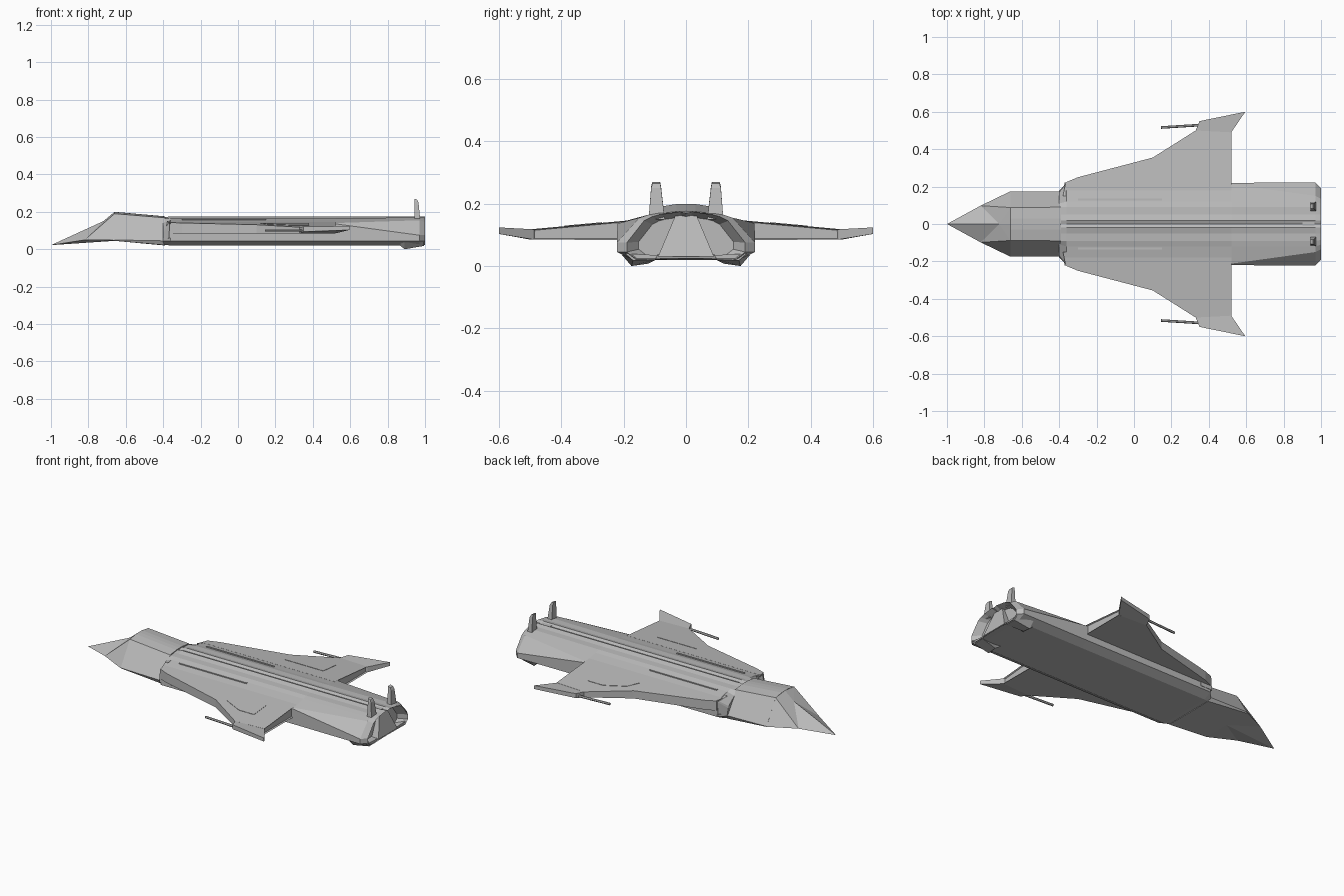
import bpy, bmesh, math
from mathutils import Vector

if "Cube" in bpy.data.objects:
    bpy.data.objects.remove(bpy.data.objects["Cube"])

hull_grey = bpy.data.materials.new("hull grey")
hull_grey.diffuse_color = (0.5, 0.5, 0.5, 1)
hull_grey.use_nodes = True
hull_grey.node_tree.nodes["Principled BSDF"].inputs["Base Color"].default_value = hull_grey.diffuse_color


def finish(name, bm):
    bmesh.ops.remove_doubles(bm, verts=bm.verts[:], dist=1e-5)
    bmesh.ops.recalc_face_normals(bm, faces=bm.faces[:])
    me = bpy.data.meshes.new(name)
    bm.to_mesh(me)
    bm.free()
    me.materials.append(hull_grey)
    ob = bpy.data.objects.new(name, me)
    bpy.context.collection.objects.link(ob)
    return ob


def loft(name, rings, side=1, inset_rule=None, depth=0.0, thick=0.01):
    """Skin a list of equal-length rings, cap both ends, optionally recess faces chosen by a rule."""
    bm = bmesh.new()
    vs = [[bm.verts.new((x, y * side, z)) for x, y, z in r] for r in rings]
    n = len(rings[0])
    for a, b in zip(vs, vs[1:]):
        for i in range(n):
            j = (i + 1) % n
            bm.faces.new((a[i], a[j], b[j], b[i]))
    bm.faces.new(vs[0])
    bm.faces.new(vs[-1])
    bmesh.ops.recalc_face_normals(bm, faces=bm.faces[:])
    if inset_rule:
        fs = [f for f in bm.faces if inset_rule(f)]
        bmesh.ops.inset_individual(bm, faces=fs, thickness=thick, depth=-depth)
    return finish(name, bm)


def ring(x, half):
    """Closed cross-section from a right half profile running top centre to bottom centre."""
    left = [(x, -y, z) for y, z in reversed(half) if y > 0]
    return [(x, y, z) for y, z in half] + left


def slab(name, pts, low, high, side, **kw):
    """Plate over an x-y outline between two height functions of y."""
    return loft(name, [[(x, y, low(y)) for x, y in pts],
                       [(x, y, high(y)) for x, y in pts]], side, **kw)


# Main fuselage, with rear shoulders cut down to the tail
front = [(0, .168), (.02, .176), (.05, .168), (.09, .166), (.12, .158),
         (.212, .14), (.22, .136), (.22, .045), (.17, .02), (0, .02)]
tail = [(0, .168), (.02, .176), (.05, .17), (.09, .17), (.12, .165),
        (.15, .155), (.222, .075), (.222, .045), (.17, .02), (0, .02)]
end = [(0, .17), (.02, .175), (.05, .17), (.085, .165), (.11, .158),
       (.135, .145), (.19, .075), (.19, .045), (.16, .022), (0, .025)]
recess = [(y * .8, .09 + (z - .09) * .8) for y, z in end]
nose_end = [(0, .166), (.02, .17), (.05, .166), (.09, .163), (.11, .14),
            (.165, .10), (.17, .09), (.18, .045), (.16, .025), (0, .025)]
loft("fuselage", [ring(-.40, nose_end), ring(-.36, front), ring(.52, front),
                  ring(.97, tail), ring(1.0, end), ring(.955, recess)])

# Sloped centre plate of the tail
loft("tail_plate", [[(.90, -.03, .172), (.90, .03, .172), (.90, .09, .03), (.90, -.09, .03)],
                    [(.965, -.03, .172), (.965, .03, .172), (1.0, .09, .03), (1.0, -.09, .03)]])

# Forward fuselage block
fwd = [(0, .2), (.03, .199), (.088, .19), (.175, .05), (.17, .045), (0, .045)]
fwd_back = [(0, .176), (.03, .175), (.09, .168), (.175, .045), (.165, .022), (0, .02)]
loft("forward_fuselage", [ring(-.66, fwd), ring(-.39, fwd_back)])

# Faceted nose and canopy front as one welded shell
bm = bmesh.new()
tip, keel, brow, peak = [bm.verts.new(p) for p in
                         ((-1, 0, .022), (-.66, 0, .045), (-.72, 0, .15), (-.66, 0, .2))]
for s in (1, -1):
    cheek, chine, roof = [bm.verts.new((x, y * s, z)) for x, y, z in
                          ((-.82, .098, .05), (-.66, .175, .048), (-.66, .088, .19))]
    for f in ((tip, cheek, brow), (cheek, roof, brow), (cheek, chine, roof),
              (brow, roof, peak), (tip, keel, cheek), (keel, chine, cheek)):
        bm.faces.new(f)
finish("nose", bm)

for s, label in ((1, "left"), (-1, "right")):
    # Wing with recessed trailing edge
    low = lambda y: .083 + .004 * y
    high = lambda y: .145 - (y - .2) * .09
    slab("wing_" + label, [(-.37, .18), (-.36, .225), (-.30, .25), (.10, .355), (.33, .5),
                           (.52, .49), (.52, .18)], low, high, s,
         inset_rule=lambda f: f.normal.x > .95, depth=.008, thick=.006)
    # Swept wing tip
    slab("wing_tip_" + label, [(.33, .5), (.35, .55), (.595, .6), (.52, .49)],
         lambda y: .085 + max(0, y - .5) * .18, lambda y: .118 + max(0, y - .5) * .06, s)
    # Raised hatch on the wing
    slab("wing_hatch_" + label, [(.12, .27), (.16, .335), (.28, .39), (.38, .39), (.38, .27)],
         lambda y: high(y) - .004, lambda y: high(y) + .002, s)
    # Long strake along the shoulder
    slab("shoulder_strake_" + label, [(-.30, .125), (-.30, .135), (.15, .135), (.15, .125)],
         lambda y: .15, lambda y: .161, s)
    # Air intake with hollow mouth
    loft("intake_" + label,
         [[(-.385, .17, .055), (-.37, .222, .06), (-.365, .222, .135), (-.38, .15, .15)],
          [(-.29, .17, .055), (-.29, .222, .06), (-.29, .222, .138), (-.29, .15, .152)]], s,
         inset_rule=lambda f: f.normal.x < -.8, depth=.04, thick=.008)
    # Upright tail fin, leaning slightly
    loft("tail_fin_" + label,
         [[(.945, .068, .15), (.975, .068, .15), (.975, .12, .15), (.945, .12, .15)],
          [(.945, .08, .255), (.965, .08, .25), (.965, .112, .25), (.945, .112, .255)],
          [(.942, .083, .27), (.958, .083, .265), (.958, .108, .265), (.942, .108, .27)]], s)
    # Flap under the engine
    loft("belly_flap_" + label,
         [[(.87, .09, .03), (.87, .20, .04), (.87, .18, .018), (.87, .10, .018)],
          [(.89, .09, .03), (.89, .205, .035), (.89, .175, 0), (.89, .12, .008)],
          [(.995, .09, .035), (.995, .195, .04), (.995, .17, .018), (.995, .10, .02)]], s)
    # Thin gun barrel ahead of the wing tip
    a, b, r = Vector((.145, .516, .1)), Vector((.37, .53, .1)), .007
    hexes = [[(p.x, p.y + r * math.cos(t * math.pi / 3), p.z + r * math.sin(t * math.pi / 3))
              for t in range(6)] for p in (a, b)]
    loft("gun_barrel_" + label, hexes, s)
